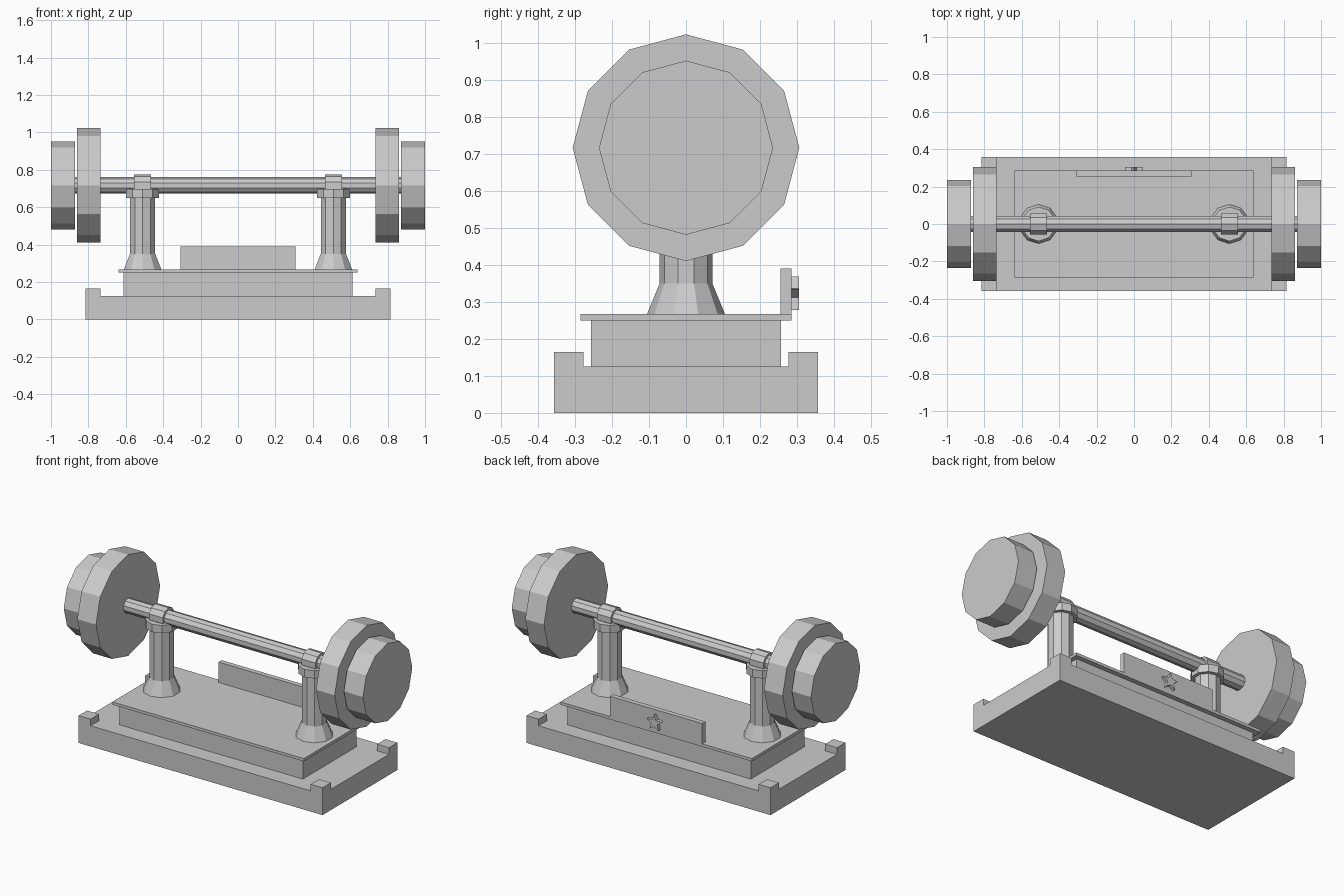
import bpy, bmesh, math
from mathutils import Matrix, Vector

default = bpy.data.objects.get("Cube")
if default:
    bpy.data.objects.remove(default, do_unlink=True)

grey = bpy.data.materials.new("plain_grey")
grey.use_nodes = True
grey.diffuse_color = (0.6, 0.6, 0.6, 1)
grey.node_tree.nodes["Principled BSDF"].inputs["Base Color"].default_value = (0.6, 0.6, 0.6, 1)


def finish(name, bm):
    bmesh.ops.recalc_face_normals(bm, faces=bm.faces)
    mesh = bpy.data.meshes.new(name)
    bm.to_mesh(mesh)
    bm.free()
    mesh.materials.append(grey)
    obj = bpy.data.objects.new(name, mesh)
    bpy.context.collection.objects.link(obj)
    return obj


def box(name, low, high):
    low, high = Vector(low), Vector(high)
    bm = bmesh.new()
    bmesh.ops.create_cube(bm, size=1, matrix=Matrix.Translation((low + high) / 2)
                          @ Matrix.Diagonal((*(high - low), 1)))
    return finish(name, bm)


def lathe(name, profile, sides, matrix):
    """Faceted solid from (radius, height) rings, first corner on local +y."""
    bm = bmesh.new()
    rings = []
    for radius, height in profile:
        angles = [math.pi / 2 + math.tau * i / sides for i in range(sides)]
        rings.append([bm.verts.new(matrix @ Vector((radius * math.cos(a), radius * math.sin(a), height)))
                      for a in angles])
    for a, b in zip(rings, rings[1:]):
        for i in range(sides):
            j = (i + 1) % sides
            bm.faces.new((a[i], a[j], b[j], b[i]))
    bm.faces.new(rings[0])
    bm.faces.new(rings[-1])
    return finish(name, bm)


# Local z runs along world x, local y along world z
AXLE_Z = 0.716
along_x = Matrix.Translation((0, 0, AXLE_Z)) @ Matrix(
    ((0, 0, 1, 0), (1, 0, 0, 0), (0, 1, 0, 0), (0, 0, 0, 1)))


def disc(name, radius, x0, x1, sides):
    return lathe(name, [(radius, x0), (radius, x1)], sides, along_x)


# Stepped base with raised corners
base = box("base_slab", (-0.815, -0.357, 0), (0.815, 0.357, 0.125))
for side, sx in (("right", -1), ("left", 1)):
    for end, sy in (("front", -1), ("back", 1)):
        x, y = sx * 0.775, sy * 0.317
        box(f"{end}_{side}_corner", (x - 0.04, y - 0.04, 0.12), (x + 0.04, y + 0.04, 0.165))
box("plinth", (-0.613, -0.256, 0.12), (0.613, 0.256, 0.25))
box("top_plate", (-0.64, -0.285, 0.25), (0.64, 0.285, 0.267))

# Name plaque with a raised star on its back
box("plaque", (-0.308, 0.255, 0.26), (0.308, 0.285, 0.39))
bm = bmesh.new()
outline = []
for i in range(10):
    r, a = (0.022 if i % 2 else 0.05), math.pi / 2 + math.pi * i / 5
    outline.append(bm.verts.new((r * math.cos(a), 0.28, 0.318 + r * math.sin(a))))
face = bm.faces.new(outline)
extruded = bmesh.ops.extrude_face_region(bm, geom=[face], use_keep_orig=True)
bmesh.ops.translate(bm, vec=(0, 0.025, 0),
                    verts=[v for v in extruded["geom"] if isinstance(v, bmesh.types.BMVert)])
finish("star", bm)

# Posts, clamps and weights on both sides
for side, s in (("right", -1), ("left", 1)):
    x = s * 0.51
    at_post = Matrix.Translation((x, 0, 0))
    lathe(f"{side}_post", [(0.106, 0.265), (0.071, 0.35), (0.071, 0.66)], 10, at_post)
    lathe(f"{side}_collar", [(0.092, 0.65), (0.092, 0.697)], 10, at_post)
    disc(f"{side}_clamp", 0.058, x - 0.046, x + 0.046, 10)
    disc(f"{side}_large_weight", 0.306, s * 0.735, s * 0.86, 12)
    disc(f"{side}_small_weight", 0.235, s * 0.872, s * 1.0, 12)

# Lifting bar
disc("bar", 0.044, -0.9, 0.9, 10)
